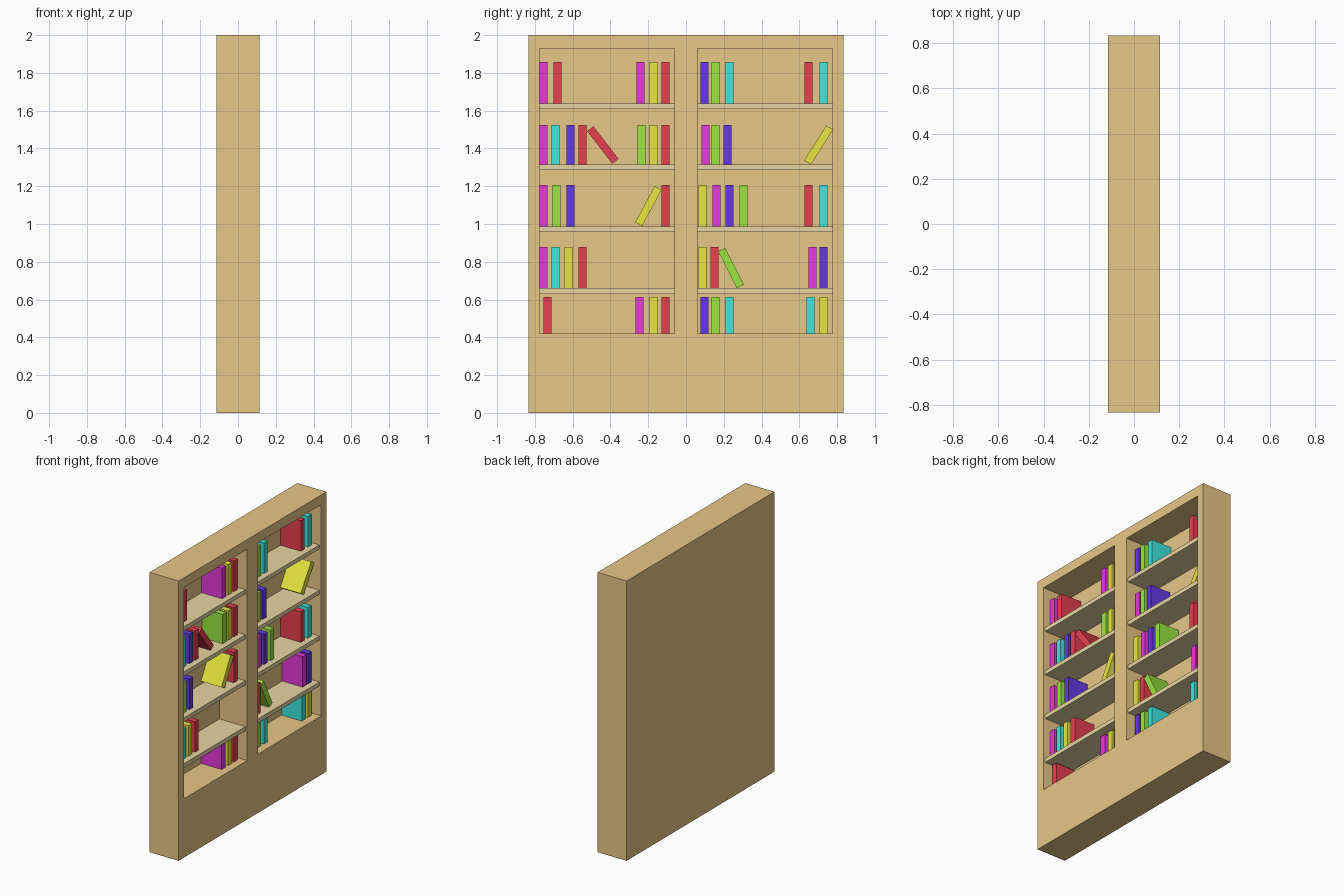
import bpy
from math import radians

if "Cube" in bpy.data.objects:
    bpy.data.objects.remove(bpy.data.objects["Cube"])


def material(name, rgb):
    m = bpy.data.materials.new(name)
    m.diffuse_color = (*rgb, 1)
    m.use_nodes = True
    m.node_tree.nodes["Principled BSDF"].inputs["Base Color"].default_value = m.diffuse_color
    return m


WOOD = material("wood", (0.80, 0.57, 0.24))
SHELF = material("shelf_wood", (0.80, 0.66, 0.36))
COVERS = {
    "R": material("red_cover", (0.80, 0.05, 0.08)),
    "G": material("green_cover", (0.32, 0.80, 0.05)),
    "B": material("blue_cover", (0.13, 0.04, 0.80)),
    "C": material("cyan_cover", (0.05, 0.80, 0.74)),
    "Y": material("yellow_cover", (0.80, 0.80, 0.05)),
    "M": material("magenta_cover", (0.80, 0.04, 0.71)),
}


def box(name, lo, hi, mat, lean=0):
    centre = [(a + b) / 2 for a, b in zip(lo, hi)]
    bpy.ops.mesh.primitive_cube_add(size=1, location=centre)
    ob = bpy.context.object
    ob.name = name
    ob.scale = [b - a for a, b in zip(lo, hi)]
    bpy.ops.object.transform_apply(location=False, rotation=False, scale=True)
    ob.rotation_euler.x = radians(lean)
    ob.data.materials.append(mat)
    return ob


FRONT, BACK = 0.115, -0.104          # open face and inner back panel
BAYS = {"left": (-0.775, -0.061), "right": (0.061, 0.775)}

# Carcass with two recessed bays
carcass = box("carcass", (-0.115, -0.834, 0), (FRONT, 0.834, 2), WOOD)
for side, (y0, y1) in BAYS.items():
    cutter = box(side + "_bay_cutter", (BACK, y0, 0.421), (0.2, y1, 1.93), WOOD)
    cutter.hide_render = True
    mod = carcass.modifiers.new(side + "_bay", "BOOLEAN")
    mod.operation = "DIFFERENCE"
    mod.solver = "EXACT"
    mod.object = cutter
    bpy.context.view_layer.objects.active = carcass
    bpy.ops.object.modifier_apply(modifier=mod.name)
    bpy.data.objects.remove(cutter, do_unlink=True)

# Shelves, slightly set back from the front
for side, (y0, y1) in BAYS.items():
    for top in (0.660, 0.988, 1.316, 1.639):
        box(side + "_shelf", (BACK, y0, top - 0.03), (0.101, y1, top), SHELF)

# Upright books: (bottom, top, [(cover, left edge), ...]) per row
ROWS = [
    (1.639, 1.857, [("M", -.775), ("R", -.701), ("M", -.262), ("Y", -.193), ("R", -.130),
                    ("B", .077), ("G", .135), ("C", .209), ("R", .627), ("C", .706)]),
    (1.316, 1.525, [("M", -.775), ("C", -.712), ("B", -.632), ("R", -.569), ("G", -.257),
                    ("Y", -.193), ("R", -.130), ("M", .082), ("G", .135), ("B", .198)]),
    (0.988, 1.206, [("M", -.775), ("G", -.706), ("B", -.632), ("R", -.130), ("Y", .066),
                    ("M", .140), ("B", .209), ("G", .283), ("R", .627), ("C", .706)]),
    (0.660, 0.877, [("M", -.775), ("C", -.712), ("Y", -.643), ("R", -.569), ("Y", .066),
                    ("R", .130), ("M", .648), ("B", .706)]),
    (0.421, 0.613, [("R", -.754), ("M", -.267), ("Y", -.193), ("R", -.130), ("B", .077),
                    ("G", .135), ("C", .209), ("C", .638), ("Y", .706)]),
]
DEPTH = (BACK, 0.058)
for bottom, top, books in ROWS:
    for cover, y in books:
        box("book", (DEPTH[0], y, bottom), (DEPTH[1], y + 0.042, top), COVERS[cover])

# Leaning books: cover, centre y, centre z, tilt in degrees
for cover, y, z, lean in [("R", -.440, 1.418, 37.7), ("Y", .702, 1.418, -32.5),
                          ("Y", -.199, 1.095, -28.4), ("G", .238, .767, 27)]:
    box("leaning_book", (DEPTH[0], y - .021, z - .109), (DEPTH[1], y + .021, z + .109),
        COVERS[cover], lean)
